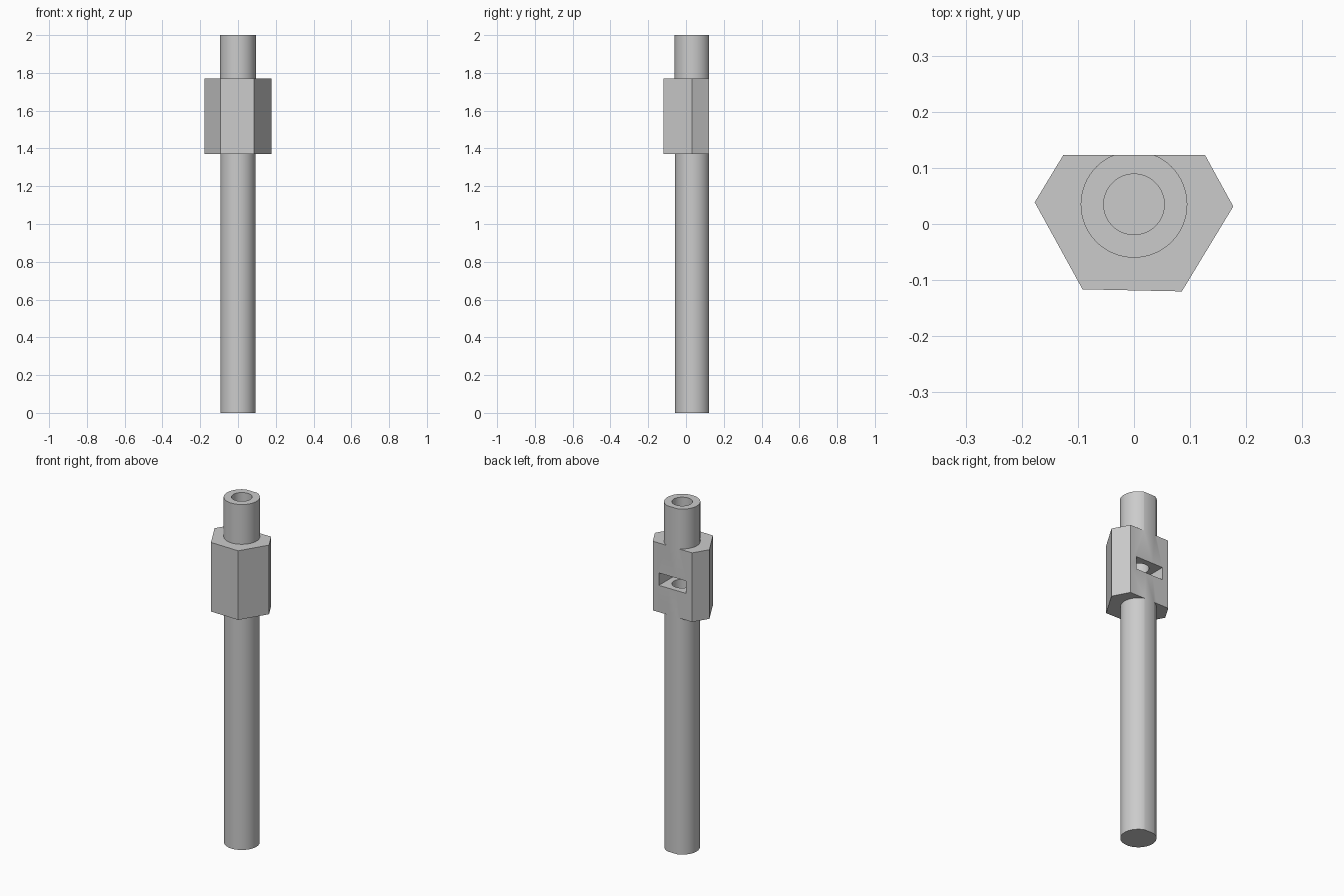
import bpy
import math

if "Cube" in bpy.data.objects:
    bpy.data.objects.remove(bpy.data.objects["Cube"], do_unlink=True)

AXIS_Y = 0.035      # the shaft axis sits in front of the flat back
BACK_Y = 0.123

grey = bpy.data.materials.new("plain grey")
grey.use_nodes = True
colour = (0.6, 0.6, 0.6, 1)
grey.diffuse_color = colour
grey.node_tree.nodes["Principled BSDF"].inputs["Base Color"].default_value = colour


def prism(name, radius, z0, z1, sides=64, turn=0.0):
    """Upright prism on the shaft axis; turn places its first corner."""
    bpy.ops.mesh.primitive_cylinder_add(
        vertices=sides, radius=radius, depth=z1 - z0,
        location=(0, AXIS_Y, (z0 + z1) / 2),
        rotation=(0, 0, math.radians(turn)))
    ob = bpy.context.object
    ob.name = name
    ob.data.materials.append(grey)
    return ob


def box(name, x, y0, y1, z0, z1):
    bpy.ops.mesh.primitive_cube_add(size=1, location=(0, (y0 + y1) / 2, (z0 + z1) / 2))
    ob = bpy.context.object
    ob.name = name
    ob.scale = (2 * x, y1 - y0, z1 - z0)
    ob.data.materials.append(grey)
    return ob


def combine(target, tool, operation):
    """Apply a boolean and discard the tool."""
    mod = target.modifiers.new("combine", 'BOOLEAN')
    mod.operation = operation
    mod.solver = 'EXACT'
    mod.object = tool
    bpy.context.view_layer.objects.active = target
    bpy.ops.object.modifier_apply(modifier=mod.name)
    bpy.data.objects.remove(tool, do_unlink=True)


# Long solid rod, hexagonal block and short upper post
shaft = prism("threaded_insert_shaft", 0.093, 0, 1.45)
combine(shaft, prism("hex_block", 0.177, 1.37, 1.77, 6, 28.8), 'UNION')
combine(shaft, prism("upper_post", 0.095, 1.70, 2.0), 'UNION')

# Bore from the top, and nut pocket opening to the back
combine(shaft, prism("bore", 0.054, 1.25, 2.1), 'DIFFERENCE')
pocket = prism("nut_pocket", 0.101, 1.525, 1.597, 6, 0)
combine(pocket, box("pocket_mouth", 0.0875, AXIS_Y, 0.3, 1.525, 1.597), 'UNION')
combine(shaft, pocket, 'DIFFERENCE')

# Flat back along the full length
combine(shaft, box("flat_cut", 0.5, BACK_Y, 0.6, -0.2, 2.2), 'DIFFERENCE')

shaft.name = "flat_backed_shaft"
bpy.ops.object.select_all(action='DESELECT')
shaft.select_set(True)
bpy.context.view_layer.objects.active = shaft
bpy.ops.object.shade_smooth_by_angle(angle=math.radians(20))
